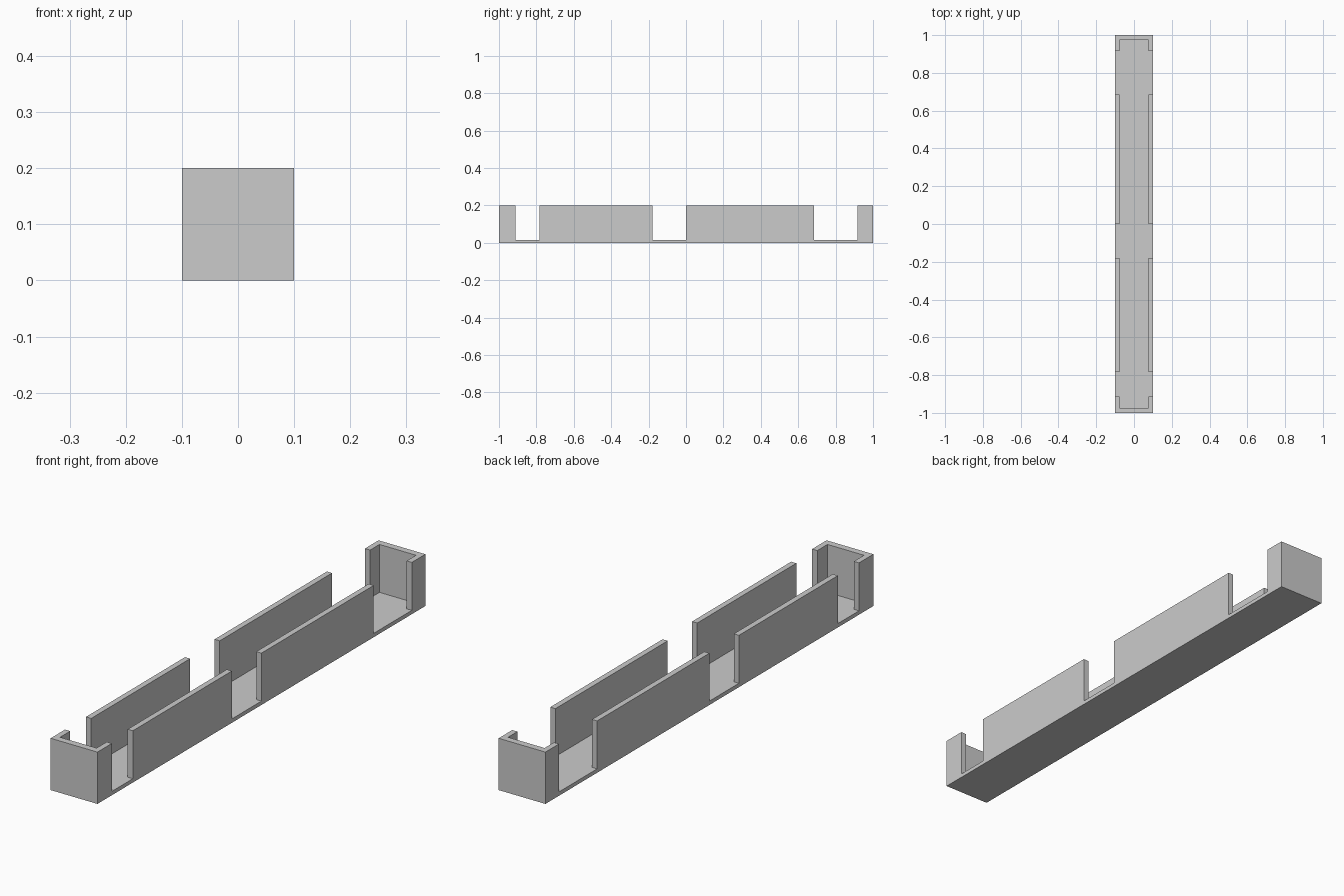
import bpy

if "Cube" in bpy.data.objects:
    bpy.data.objects.remove(bpy.data.objects["Cube"])

FLOOR = 0.015   # floor thickness
SIDE = 0.022    # side wall thickness
END = 0.026     # end wall thickness


def box(name, lo, hi):
    bpy.ops.mesh.primitive_cube_add(size=1, location=[(a + b) / 2 for a, b in zip(lo, hi)])
    ob = bpy.context.object
    ob.name = name
    ob.scale = [b - a for a, b in zip(lo, hi)]
    bpy.ops.object.transform_apply(location=True, rotation=False, scale=True)
    return ob


def cut(target, lo, hi):
    cutter = box("cutter", lo, hi)
    cutter.hide_render = True
    mod = target.modifiers.new("cut", 'BOOLEAN')
    mod.operation = 'DIFFERENCE'
    mod.solver = 'EXACT'
    mod.object = cutter
    bpy.context.view_layer.objects.active = target
    bpy.ops.object.modifier_apply(modifier=mod.name)
    bpy.data.objects.remove(cutter, do_unlink=True)


# Long tray, solid block to start
tray = box("long_tray", (-0.1, -1, 0), (0.1, 1, 0.2))

# Hollow interior, open at the top
cut(tray, (-0.1 + SIDE, -1 + END, FLOOR), (0.1 - SIDE, 1 - END, 0.3))

# Openings through both side walls, down to the floor
for y0, y1 in ((-0.912, -0.784), (-0.18, 0.0), (0.685, 0.917)):
    cut(tray, (-0.2, y0, FLOOR), (0.2, y1, 0.3))
